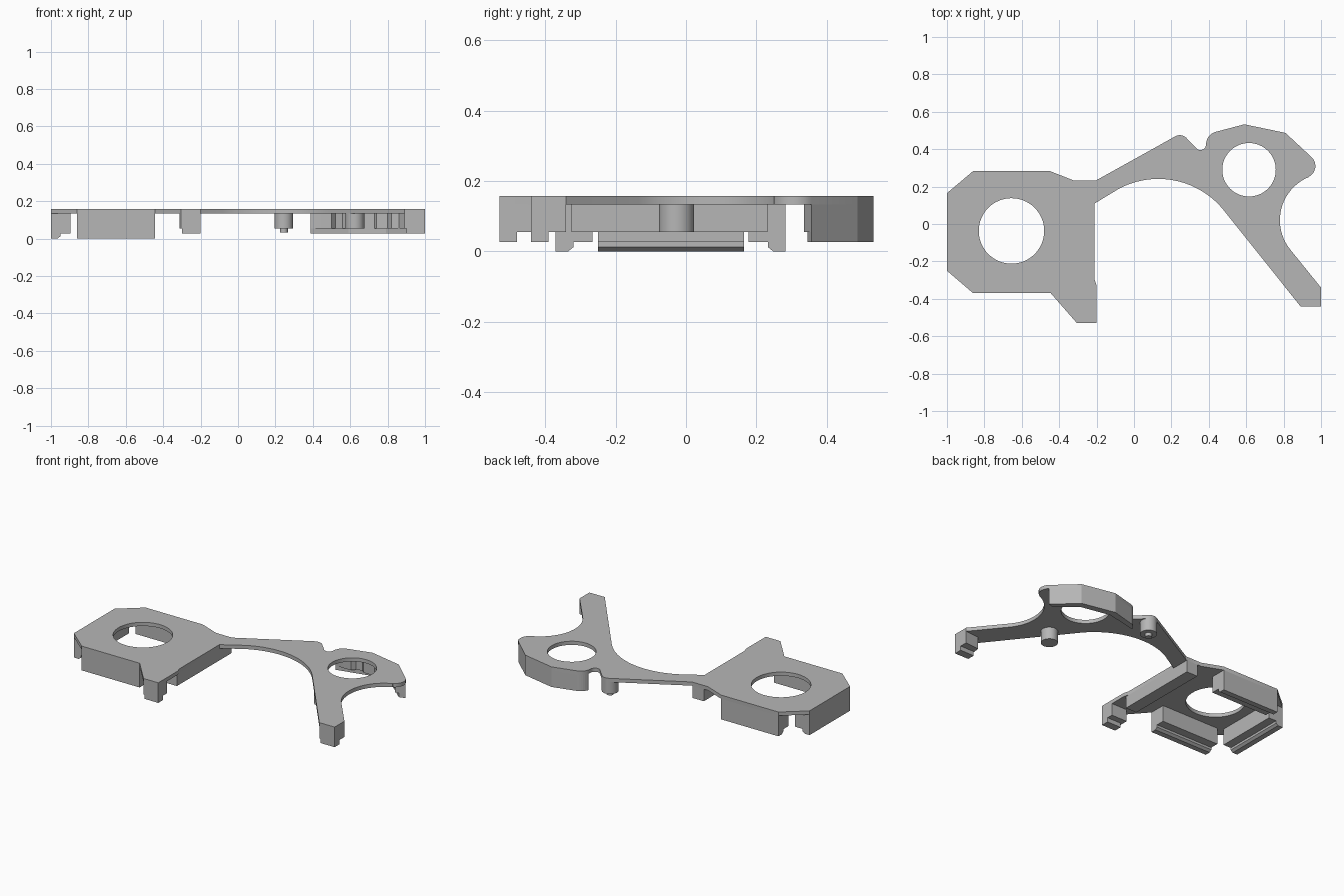
import bpy, bmesh, math
from mathutils import Vector

if "Cube" in bpy.data.objects:
    bpy.data.objects.remove(bpy.data.objects["Cube"])

grey = bpy.data.materials.new("matte_grey")
grey.diffuse_color = (0.47, 0.47, 0.47, 1)
grey.use_nodes = True
grey.node_tree.nodes["Principled BSDF"].inputs["Base Color"].default_value = grey.diffuse_color
TOP, UNDER = 0.157, 0.133


def arc(cx, cy, r, a0, a1, n):
    angles = [math.radians(a0 + (a1 - a0) * i / n) for i in range(n + 1)]
    return [(cx + r * math.cos(a), cy + r * math.sin(a)) for a in angles]


def extrude(name, ring, offset):
    """Solid from a closed ring of 3D points pushed along an offset."""
    bm = bmesh.new()
    face = bm.faces.new([bm.verts.new(p) for p in ring])
    new = bmesh.ops.extrude_face_region(bm, geom=[face])["geom"]
    bmesh.ops.translate(bm, vec=offset, verts=[v for v in new if isinstance(v, bmesh.types.BMVert)])
    bmesh.ops.recalc_face_normals(bm, faces=bm.faces)
    mesh = bpy.data.meshes.new(name)
    bm.to_mesh(mesh)
    bm.free()
    mesh.materials.append(grey)
    ob = bpy.data.objects.new(name, mesh)
    bpy.context.collection.objects.link(ob)
    return ob


def prism(name, outline, z0, z1):
    return extrude(name, [(x, y, z0) for x, y in outline], Vector((0, 0, z1 - z0)))


def smooth(ob):
    bpy.ops.object.select_all(action='DESELECT')
    ob.select_set(True)
    bpy.context.view_layer.objects.active = ob
    bpy.ops.object.shade_smooth_by_angle(angle=math.radians(25))


def rod(name, x, y, r, z0, z1):
    smooth(prism(name, arc(x, y, r, 0, 348.75, 31), z0, z1))


def wall(name, start, end, inward, profile):
    """Sweep an (inward, z) profile from start to end."""
    ring = [(start[0] + inward[0] * d, start[1] + inward[1] * d, z) for d, z in profile]
    extrude(name, ring, Vector((end[0] - start[0], end[1] - start[1], 0)))


# Top plate: square pad, curved arm, lens ring and leg in one outline
outline = [(-1, 0.165), (-0.86, 0.283), (-0.45, 0.283), (-0.32, 0.232), (-0.205, 0.232)]
outline += arc(0.245, 0.425, 0.05, 118, 40, 8)
outline += arc(0.355, 0.425, 0.03, 215, 350, 8)
outline += arc(0.455, 0.425, 0.07, 175, 105, 7)
outline += [(0.59, 0.533), (0.81, 0.487)]
outline += arc(0.905, 0.31, 0.065, 45, -65, 8)
outline += arc(1.03, 0.02, 0.25, 113, 219, 20)
outline += [(1, -0.34), (1, -0.44), (0.89, -0.44)]
outline += arc(0.13, -0.208, 0.449, 38, 118, 24)
outline += [(-0.21, 0.11), (-0.21, -0.3), (-0.2, -0.33), (-0.2, -0.53),
            (-0.305, -0.53), (-0.445, -0.37), (-0.86, -0.37), (-1, -0.25)]
plate = prism("top_plate", outline, UNDER, TOP)

# Round openings in the plate
for i, (x, y, r) in enumerate([(-0.655, -0.037, 0.175), (0.615, 0.29, 0.143)]):
    cutter = prism("hole_cutter", arc(x, y, r, 0, 354.375, 63), 0.1, 0.2)
    mod = plate.modifiers.new("hole", 'BOOLEAN')
    mod.operation, mod.solver, mod.object = 'DIFFERENCE', 'EXACT', cutter
    bpy.context.view_layer.objects.active = plate
    bpy.ops.object.modifier_apply(modifier=mod.name)
    bpy.data.objects.remove(cutter)
smooth(plate)

# Stepped walls around the pad
step = [(0, 0), (0.035, 0), (0.05, 0.012), (0.05, 0.027), (0.105, 0.027), (0.105, UNDER), (0, UNDER)]
wall("left_wall", (-1, -0.25), (-1, 0.165), (1, 0), step)
wall("front_wall", (-0.86, -0.37), (-0.445, -0.37), (0, 1), step)
wall("back_wall", (-0.86, 0.283), (-0.45, 0.283), (0, -1), step)
plain = [(0, 0.055), (0.08, 0.055), (0.08, UNDER), (0, UNDER)]
wall("right_wall", (-0.21, -0.325), (-0.21, 0.232), (-1, 0), plain)

# Stepped feet under the pad corner and the leg tip
prism("pad_foot", [(-0.2, -0.53), (-0.305, -0.53), (-0.313, -0.52), (-0.313, -0.44), (-0.2, -0.44)], 0.055, UNDER)
prism("pad_foot_tip", [(-0.2, -0.53), (-0.3, -0.53), (-0.3, -0.48), (-0.2, -0.48)], 0.027, 0.055)
prism("leg_foot", [(1, -0.34), (1, -0.44), (0.89, -0.44), (0.9, -0.35)], 0.055, UNDER)
prism("leg_foot_tip", [(1, -0.39), (1, -0.44), (0.9, -0.44), (0.9, -0.39)], 0.027, 0.055)

# Wall behind the ring, notched on its inner side
outer = arc(0.455, 0.425, 0.07, 165, 105, 6) + [(0.59, 0.533), (0.81, 0.487), (0.951, 0.356)]
notched = [(0.89, 0.335), (0.86, 0.385), (0.82, 0.39), (0.8, 0.43), (0.74, 0.44), (0.73, 0.46),
           (0.67, 0.475), (0.66, 0.455), (0.58, 0.455), (0.56, 0.475), (0.52, 0.465), (0.5, 0.44), (0.44, 0.44)]
prism("ring_wall", outer + notched, 0.055, UNDER)
prism("ring_wall_lip", outer + [(0.91, 0.345), (0.79, 0.45), (0.59, 0.49), (0.46, 0.46)], 0.027, 0.055)

# Posts under the arm and leg
rod("leg_post", 0.625, -0.027, 0.05, 0.055, UNDER)
rod("arm_post", 0.245, 0.425, 0.05, 0.055, UNDER)
rod("arm_post_pin", 0.245, 0.425, 0.021, 0.033, 0.06)
